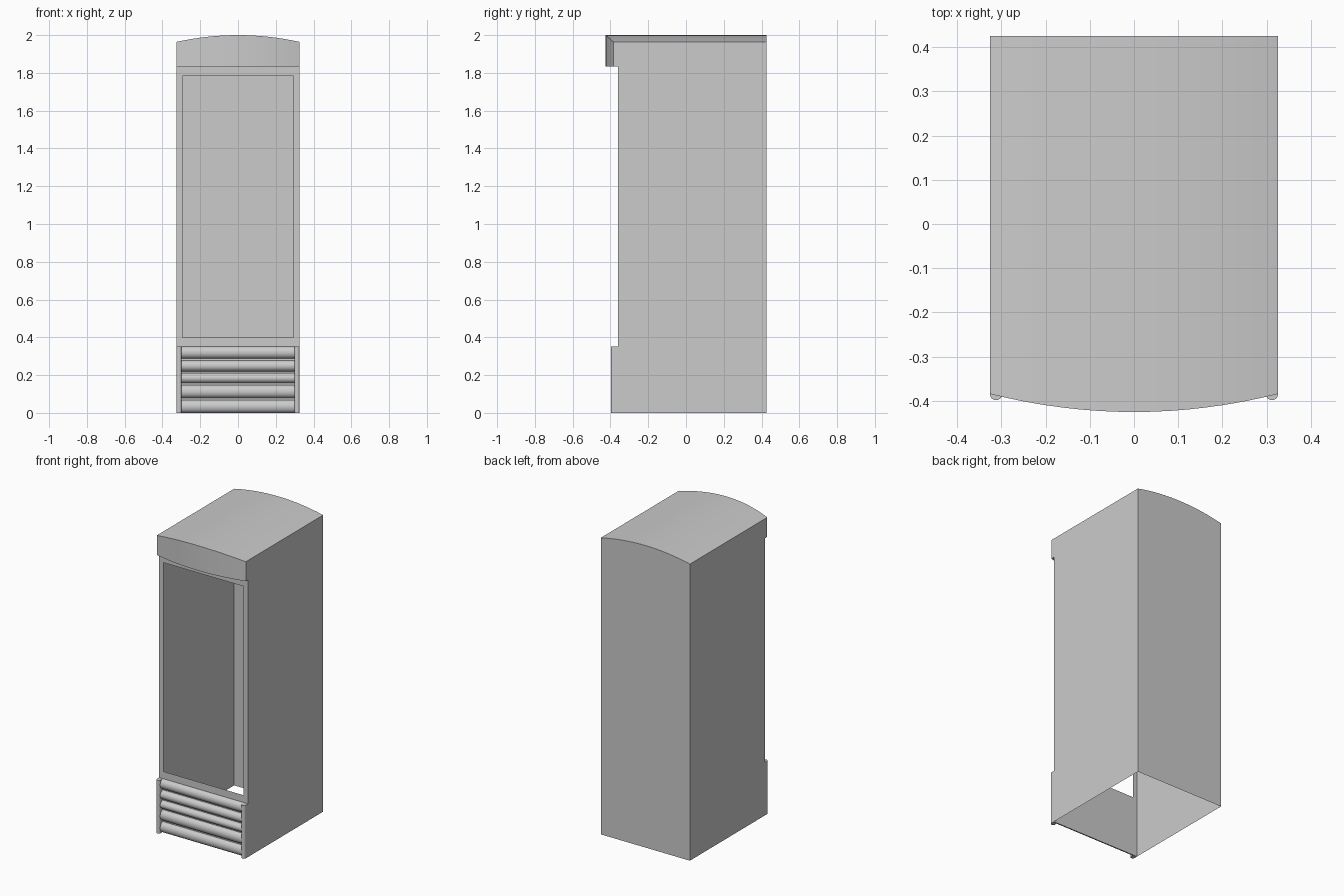
import bpy, bmesh, math
from mathutils import Matrix

if "Cube" in bpy.data.objects:
    bpy.data.objects.remove(bpy.data.objects["Cube"], do_unlink=True)

W = 0.326                         # half width
BACK, DOOR, KICK = 0.425, -0.36, -0.384
KICK_TOP, FASCIA_BOTTOM = 0.352, 1.835

grey = bpy.data.materials.new("painted_grey")
grey.use_nodes = True
grey.diffuse_color = (0.6, 0.6, 0.6, 1)
grey.node_tree.nodes["Principled BSDF"].inputs["Base Color"].default_value = (0.6, 0.6, 0.6, 1)


def finish(name, bm, smooth=False):
    mesh = bpy.data.meshes.new(name)
    bm.to_mesh(mesh)
    bm.free()
    mesh.materials.append(grey)
    obj = bpy.data.objects.new(name, mesh)
    bpy.context.collection.objects.link(obj)
    if smooth:
        bpy.ops.object.select_all(action="DESELECT")
        obj.select_set(True)
        bpy.context.view_layer.objects.active = obj
        bpy.ops.object.shade_smooth_by_angle(angle=math.radians(40))
    return obj


def ruled(name, a, b, smooth=False):
    """Sheet spanned between two matching rows of points."""
    bm = bmesh.new()
    va = [bm.verts.new(p) for p in a]
    vb = [bm.verts.new(p) for p in b]
    for i in range(len(a) - 1):
        bm.faces.new((va[i], va[i + 1], vb[i + 1], vb[i]))
    return finish(name, bm, smooth)


def bow(x):
    return -0.425 + 0.041 * (x / W) ** 2


def arch(x):
    return 2 - 0.036 * (x / W) ** 2


xs = [W * i / 8 for i in range(-8, 9)]

# Arched roof, bowed fascia, its soffit and the flat back
roof_front = [(x, bow(x), arch(x)) for x in xs]
roof_back = [(x, BACK, arch(x)) for x in xs]
fascia_edge = [(x, bow(x), FASCIA_BOTTOM) for x in xs]
ruled("roof", roof_front, roof_back, True)
ruled("fascia", fascia_edge, roof_front, True)
ruled("fascia_soffit", [(x, DOOR, FASCIA_BOTTOM) for x in xs], fascia_edge)
ruled("back_panel", [(x, BACK, 0) for x in reversed(xs)], roof_back[::-1])

# Side panels, stepped along the front edge
outline = [(KICK, 0), (KICK, KICK_TOP), (DOOR, KICK_TOP), (DOOR, FASCIA_BOTTOM),
           (KICK, FASCIA_BOTTOM), (KICK, arch(W)), (BACK, arch(W)), (BACK, 0)]
for name, x in (("left_side", W), ("right_side", -W)):
    bm = bmesh.new()
    points = outline[::-1] if x > 0 else outline
    bm.faces.new([bm.verts.new((x, y, z)) for y, z in points])
    finish(name, bm)

# Front frame around the open display window, running down behind the grille
bm = bmesh.new()
cols, rows = (-W, -0.294, 0.294, W), (0, 0.4, 1.783, FASCIA_BOTTOM)
grid = [[bm.verts.new((x, DOOR, z)) for x in cols] for z in rows]
for r in range(3):
    for c in range(3):
        if (r, c) != (1, 1):
            bm.faces.new((grid[r][c], grid[r][c + 1], grid[r + 1][c + 1], grid[r + 1][c]))
finish("front_frame", bm)

# Rounded grille slats
slats = [(0, 0.068), (0.079, 0.147), (0.158, 0.21), (0.22, 0.278), (0.288, KICK_TOP)]
for n, (low, high) in enumerate(slats, 1):
    mid, half = (low + high) / 2, (high - low) / 2
    arc = []
    for i in range(13):
        t = math.pi * i / 12
        arc.append((DOOR - 0.028 * math.sin(t), mid - half * math.cos(t)))
    ruled(f"grille_slat_{n}", [(0.3, y, z) for y, z in arc],
          [(-0.3, y, z) for y, z in arc], True)

# Corner posts beside the grille: a flat core with a rounded nose
for name, side in (("left_post", 1), ("right_post", -1)):
    bm = bmesh.new()
    core = Matrix.Translation((side * 0.312, (KICK + DOOR) / 2, KICK_TOP / 2))
    bmesh.ops.create_cube(bm, size=1, matrix=core @ Matrix.Diagonal((0.028, DOOR - KICK, KICK_TOP, 1)))
    nose = Matrix.Translation((side * 0.312, KICK, KICK_TOP / 2))
    bmesh.ops.create_cone(bm, cap_ends=True, segments=20, radius1=0.014, radius2=0.014,
                          depth=KICK_TOP, matrix=nose)
    finish(name, bm, True)
